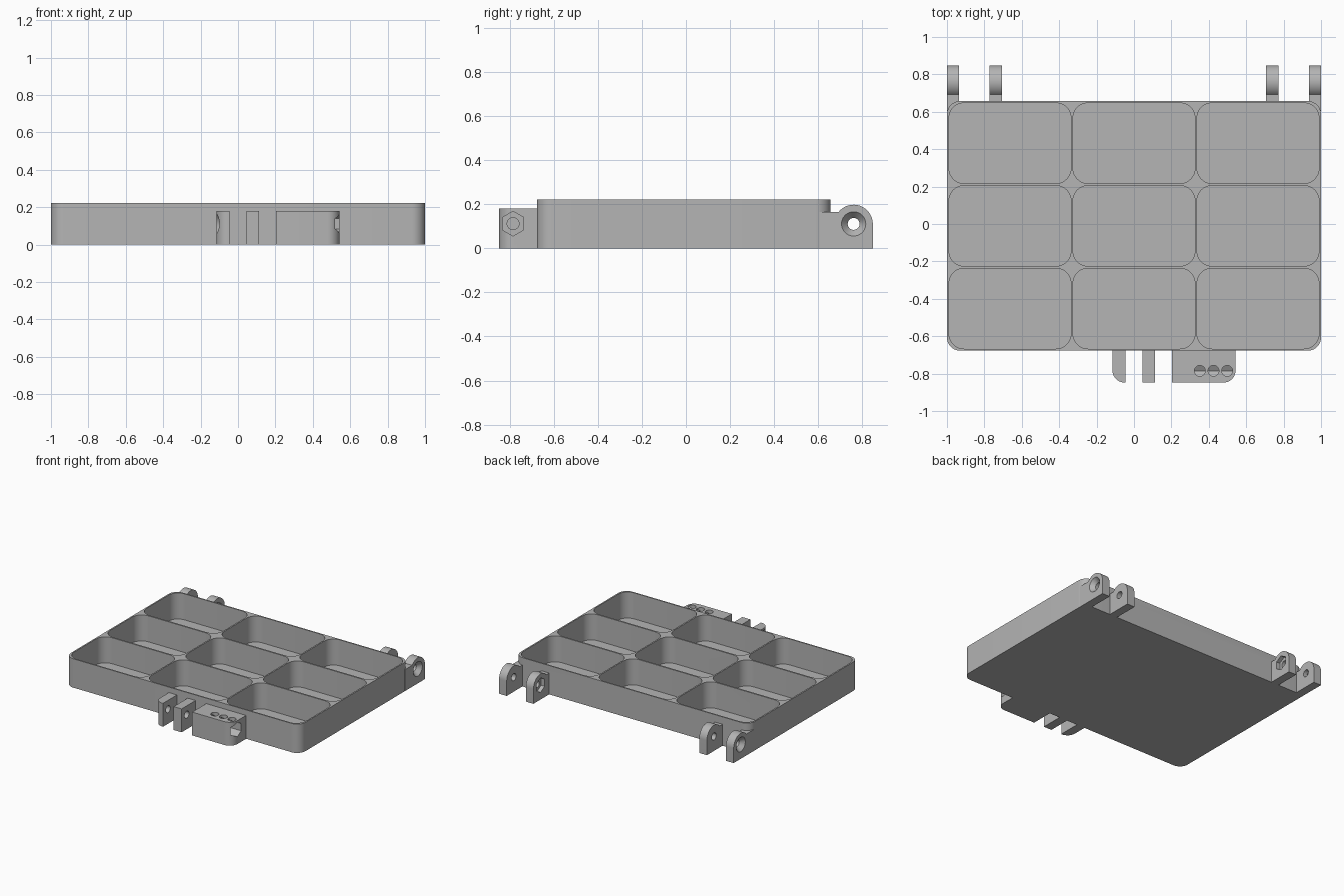
import bpy, bmesh, math
from mathutils import Matrix

if "Cube" in bpy.data.objects:
    bpy.data.objects.remove(bpy.data.objects["Cube"])

GREY = bpy.data.materials.new("plain grey")
GREY.diffuse_color = (0.46, 0.46, 0.46, 1)
GREY.use_nodes = True
GREY.node_tree.nodes["Principled BSDF"].inputs["Base Color"].default_value = GREY.diffuse_color

H = 0.222                      # tray height
Y0, Y1 = -0.677, 0.657         # tray front and back
HINGE_Y, HINGE_Z, HINGE_R = 0.761, 0.111, 0.087
LATCH_Y, LATCH_Z = -0.785, 0.112
HOLE_R, HEAD_R = 0.027, 0.056


def prism(name, pts, axis, a, b):
    """Extrude a 2D outline from a to b along z (points x,y) or x (points y,z)."""
    bm = bmesh.new()
    put = (lambda p, t: (p[0], p[1], t)) if axis == 'z' else (lambda p, t: (t, p[0], p[1]))
    face = bm.faces.new([bm.verts.new(put(p, a)) for p in pts])
    new = bmesh.ops.extrude_face_region(bm, geom=[face])['geom']
    d = (0, 0, b - a) if axis == 'z' else (b - a, 0, 0)
    bmesh.ops.translate(bm, vec=d, verts=[v for v in new if isinstance(v, bmesh.types.BMVert)])
    return finish(name, bm)


def finish(name, bm):
    bmesh.ops.recalc_face_normals(bm, faces=bm.faces)
    me = bpy.data.meshes.new(name)
    bm.to_mesh(me)
    bm.free()
    me.materials.append(GREY)
    ob = bpy.data.objects.new(name, me)
    bpy.context.collection.objects.link(ob)
    return ob


def rounded(x0, x1, y0, y1, radii, n=10):
    """Rectangle outline; radii for corners (x1,y1), (x0,y1), (x0,y0), (x1,y0)."""
    pts = []
    corners = [(x1, y1, -1, -1), (x0, y1, 1, -1), (x0, y0, 1, 1), (x1, y0, -1, 1)]
    for k, ((x, y, sx, sy), r) in enumerate(zip(corners, radii)):
        if r == 0:
            pts.append((x, y))
            continue
        for i in range(n + 1):
            t = math.pi / 2 * (k + i / n)
            pts.append((x + sx * r + r * math.cos(t), y + sy * r + r * math.sin(t)))
    return pts


def rod(name, x0, x1, y, z, r0, r1=None, sides=40):
    """Cylinder, cone or hexagonal bar running along x."""
    bm = bmesh.new()
    m = Matrix.Translation(((x0 + x1) / 2, y, z)) @ Matrix.Rotation(math.pi / 2, 4, 'Y')
    if sides == 6:             # one corner points up
        m = m @ Matrix.Rotation(math.pi / 2, 4, 'Z')
    bmesh.ops.create_cone(bm, cap_ends=True, segments=sides, radius1=r0,
                          radius2=r0 if r1 is None else r1, depth=x1 - x0, matrix=m)
    return finish(name, bm)


def boolean(ob, tools, op):
    for t in tools:
        mod = ob.modifiers.new(op, 'BOOLEAN')
        mod.object, mod.operation, mod.solver = t, op, 'EXACT'
    bpy.context.view_layer.update()
    me = bpy.data.meshes.new_from_object(ob.evaluated_get(bpy.context.evaluated_depsgraph_get()))
    ob.modifiers.clear()
    ob.data = me
    for t in tools:
        bpy.data.objects.remove(t)


# Tray body
tray = prism("compartment_tray", rounded(-1, 1, Y0, Y1, [0.07] * 4), 'z', 0, H)


# Hinge lugs: flat foot with a round eye
def lug_outline(start):
    shoulder = 0.165
    a_end = math.pi - math.asin((shoulder - HINGE_Z) / HINGE_R)
    pts = [(start, 0), (HINGE_Y + HINGE_R, 0)]
    for i in range(25):
        t = a_end * i / 24
        pts.append((HINGE_Y + HINGE_R * math.cos(t), HINGE_Z + HINGE_R * math.sin(t)))
    return pts + [(start, shoulder)]


parts, cuts = [], []
for s in (-1, 1):
    for a, b, start in ((0.935, 1.0, 0.605), (0.707, 0.772, 0.652)):
        lo, hi = sorted((s * a, s * b))
        parts.append(prism("hinge_lug", lug_outline(start), 'x', lo, hi))
    # Pin hole, screw countersink outside, nut pocket inside
    lo, hi = sorted((s * 0.68, s * 1.05))
    cuts.append(rod("hinge_hole", lo, hi, HINGE_Y, HINGE_Z, HOLE_R))
    lo, hi = sorted((s * 0.968, s * 1.001))
    r = (HOLE_R, HEAD_R) if s > 0 else (HEAD_R, HOLE_R)
    cuts.append(rod("countersink", lo, hi, HINGE_Y, HINGE_Z, *r))
    lo, hi = sorted((s * 0.69, s * 0.737))
    cuts.append(rod("nut_pocket", lo, hi, HINGE_Y, HINGE_Z, HEAD_R, sides=6))

# Latch lugs and block on the front
for x0, x1, radii in ((-0.115, -0.046, (0, 0, 0.065, 0)),
                      (0.045, 0.113, (0, 0, 0, 0)),
                      (0.203, 0.543, (0, 0, 0, 0.065))):
    parts.append(prism("latch_lug", rounded(x0, x1, -0.848, Y0 + 0.005, radii), 'z', 0, 0.18))
cuts.append(rod("latch_hole", -0.2, 0.6, LATCH_Y, LATCH_Z, HOLE_R))
cuts.append(rod("latch_countersink", -0.116, -0.083, LATCH_Y, LATCH_Z, HEAD_R, HOLE_R))
cuts.append(rod("latch_nut_channel", 0.31, 0.6, LATCH_Y, LATCH_Z, HEAD_R, sides=6))
for x in (0.352, 0.425, 0.498):
    ring = [(x + 0.029 * math.cos(k * math.tau / 32), LATCH_Y + 0.029 * math.sin(k * math.tau / 32))
            for k in range(32)]
    cuts.append(prism("viewing_hole", ring, 'z', LATCH_Z, 0.25))

# Nine rounded compartments
for cx in (-0.663, 0, 0.663):
    for cy in (-0.452, -0.01, 0.432):
        cuts.append(prism("compartment", rounded(cx - 0.326, cx + 0.326, cy - 0.215, cy + 0.215,
                                                 [0.08] * 4), 'z', 0.022, 0.3))

boolean(tray, parts, 'UNION')
boolean(tray, cuts, 'DIFFERENCE')

bpy.context.view_layer.objects.active = tray
tray.select_set(True)
bpy.ops.object.shade_smooth_by_angle(angle=math.radians(30))
